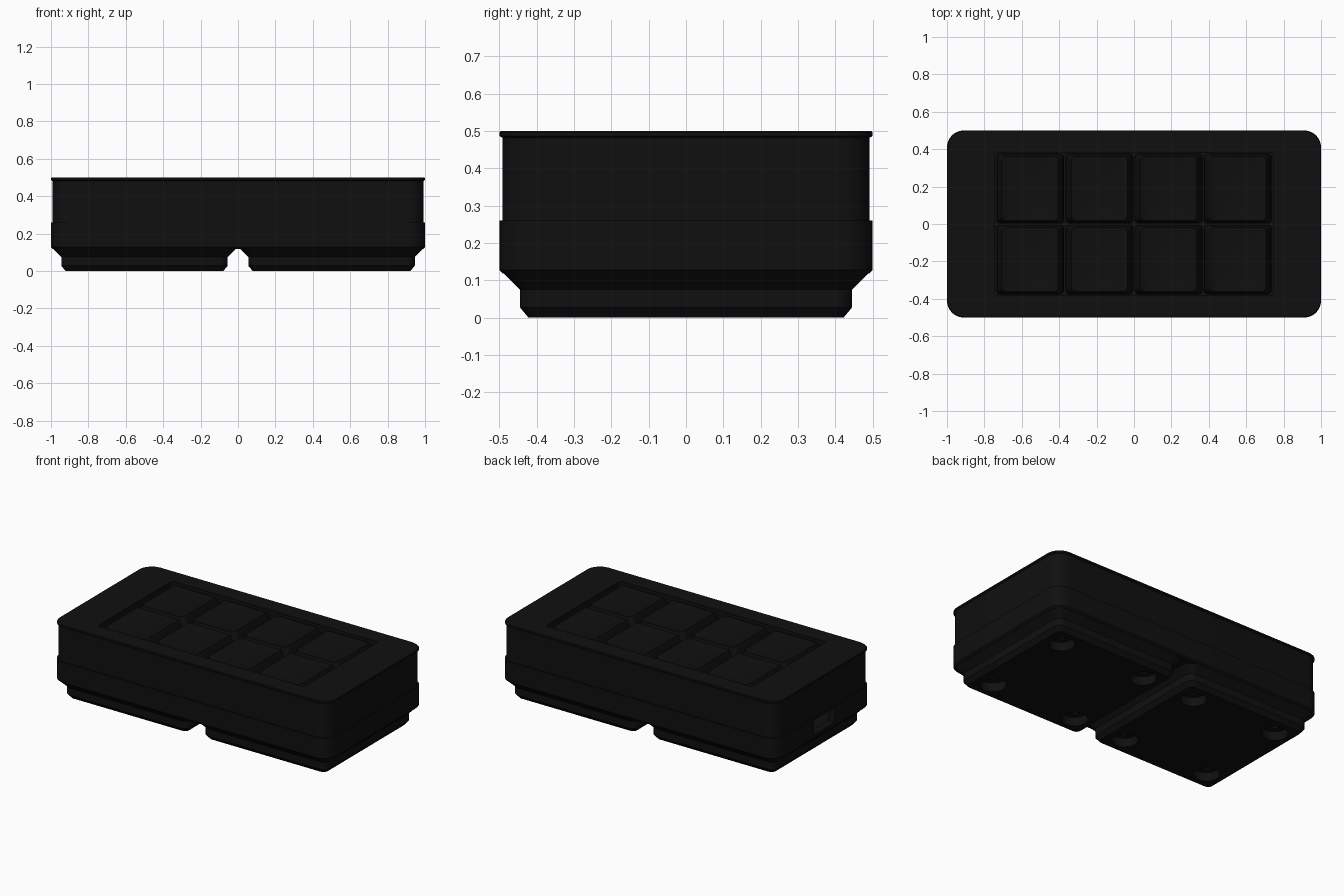
import bpy, bmesh, math

if "Cube" in bpy.data.objects:
    bpy.data.objects.remove(bpy.data.objects["Cube"])

black = bpy.data.materials.new("black_plastic")
black.diffuse_color = (0.005, 0.005, 0.005, 1)
black.use_nodes = True
black.node_tree.nodes["Principled BSDF"].inputs["Base Color"].default_value = black.diffuse_color


def rounded_rect(hx, hy, r, z, n=8):
    pts = []
    for q, (sx, sy) in enumerate(((1, 1), (-1, 1), (-1, -1), (1, -1))):
        for i in range(n + 1):
            a = math.pi / 2 * (q + i / n)
            pts.append((sx * (hx - r) + r * math.cos(a),
                        sy * (hy - r) + r * math.sin(a), z))
    return pts


def finish(bm, name, loc):
    bmesh.ops.recalc_face_normals(bm, faces=bm.faces)
    me = bpy.data.meshes.new(name)
    bm.to_mesh(me)
    bm.free()
    me.materials.append(black)
    ob = bpy.data.objects.new(name, me)
    ob.location = loc
    bpy.context.collection.objects.link(ob)
    return ob


def loft(name, rings, loc=(0, 0, 0), closed=False, dish=None):
    """Skin rounded rectangles (half x, half y, radius, z) in order."""
    bm = bmesh.new()
    loops = [[bm.verts.new(p) for p in rounded_rect(*r)] for r in rings]
    pairs = list(zip(loops, loops[1:]))
    if closed:
        pairs.append((loops[-1], loops[0]))
    for a, b in pairs:
        for i in range(len(a)):
            j = (i + 1) % len(a)
            bm.faces.new((a[i], a[j], b[j], b[i]))
    if not closed:
        bm.faces.new(loops[0])
        bm.faces.new(loops[-1])
    if dish:
        hx, depth, zmin = dish
        for v in bm.verts:
            if v.co.z > zmin:
                v.co.z -= depth * (1 - (v.co.x / hx) ** 2)
    return finish(bm, name, loc)


def cylinder(name, r, z0, z1, x, y):
    bm = bmesh.new()
    bmesh.ops.create_cone(bm, cap_ends=True, segments=32, radius1=r, radius2=r, depth=z1 - z0)
    return finish(bm, name, (x, y, (z0 + z1) / 2))


def cut(ob, cutter):
    m = ob.modifiers.new("cut", 'BOOLEAN')
    m.operation = 'DIFFERENCE'
    m.solver = 'EXACT'
    m.object = cutter
    cutter.hide_render = True
    cutter.hide_viewport = True
    cutter.display_type = 'WIRE'


smooth = []

# lower tray, open at the top
tray = loft("base_tray", [(.99, .49, .085, .118), (1, .5, .09, .128), (1, .5, .09, .26),
                          (.95, .45, .05, .26), (.95, .45, .05, .14)])
smooth.append(tray)

# two stepped feet with corner pockets and screw holes
for side in (-1, 1):
    foot = loft("foot", [(.422, .422, .03, 0), (.445, .445, .045, .028),
                         (.445, .445, .045, .075), (.495, .495, .09, .125)],
                loc=(side * .5, 0, 0))
    smooth.append(foot)
    for dx in (-.31, .31):
        for y in (-.31, .31):
            x = side * .5 + dx
            cut(foot, cylinder("pocket_cutter", .077, -.05, .057, x, y))
            hole = cylinder("screw_cutter", .036, -.06, .2, x, y)
            cut(foot, hole)
            cut(tray, hole)

# cable port in the left end
cut(tray, loft("port_cutter", [(.1, .11, .03, .15), (.1, .11, .03, .245)], loc=(-1, 0, 0)))

# upper cover with thin lip and key opening
smooth.append(loft("top_cover", [
    (.993, .492, .085, .26), (.993, .492, .085, .482), (1, .5, .09, .487), (1, .5, .09, .496),
    (.996, .496, .09, .5), (.745, .383, .015, .5), (.745, .383, .015, .45),
    (.95, .45, .05, .45), (.95, .45, .05, .26)], closed=True))

# plate carrying the switches
loft("switch_plate", [(.95, .45, .05, .3), (.95, .45, .05, .33)])

# eight dished keys on their switch housings
for i in range(4):
    for y in (-.19, .19):
        x = (i - 1.5) * .37
        loft("switch_housing", [(.165, .165, .01, .22), (.165, .165, .01, .36),
                                (.12, .12, .01, .43)], loc=(x, y, 0))
        smooth.append(loft("key", [
            (.182, .187, .025, .37), (.178, .184, .025, .43), (.15, .172, .025, .496),
            (.12, .14, .02, .496), (.08, .09, .015, .496), (.04, .045, .01, .496),
            (.004, .005, .001, .496)], loc=(x, y, 0), dish=(.15, .025, .49)))

# smooth rounded corners, keep hard edges
bpy.ops.object.select_all(action='DESELECT')
for ob in smooth:
    ob.select_set(True)
bpy.context.view_layer.objects.active = smooth[0]
bpy.ops.object.shade_smooth_by_angle(angle=math.radians(30))
